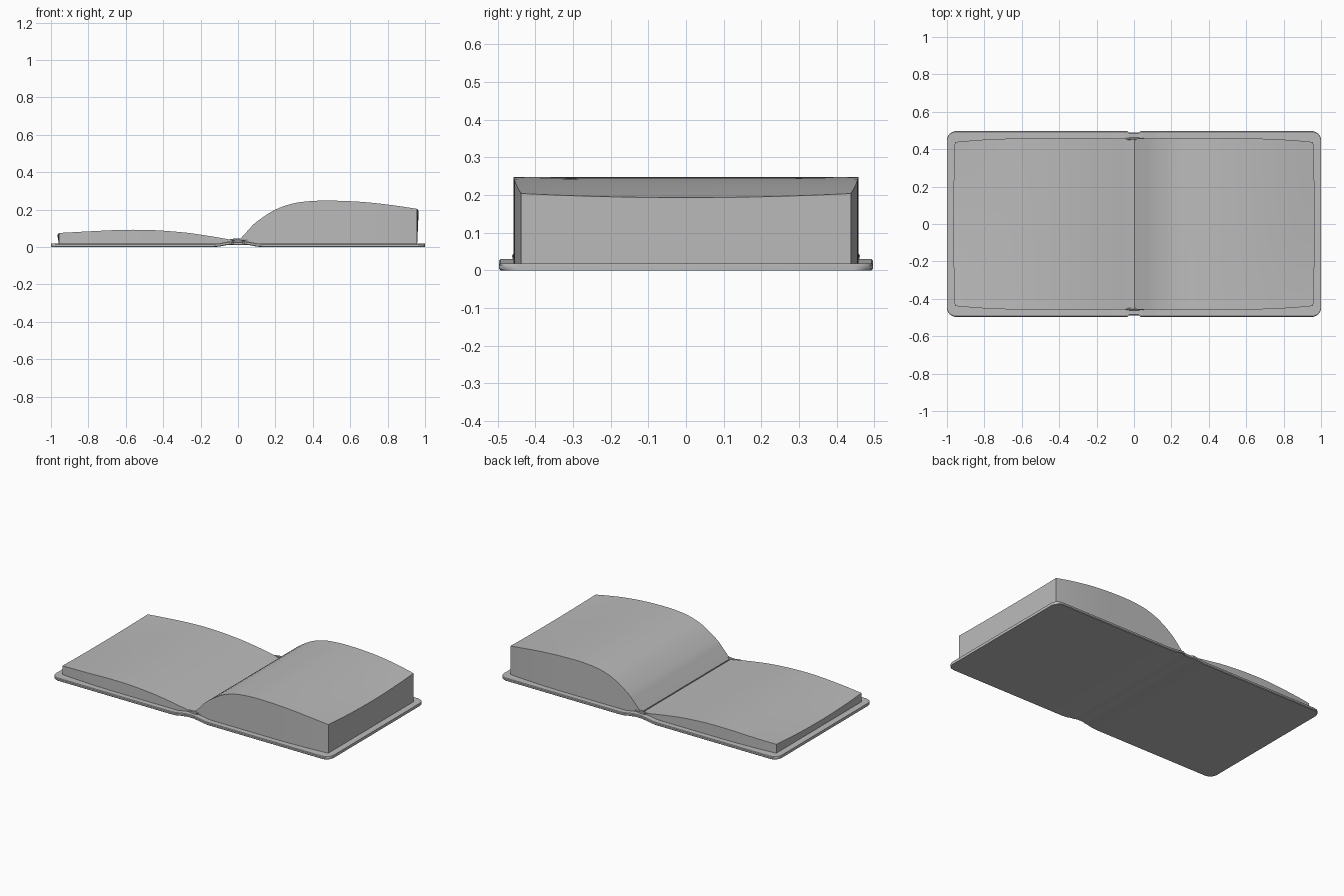
import bpy, bmesh, math

cube = bpy.data.objects.get("Cube")
if cube:
    bpy.data.objects.remove(cube, do_unlink=True)

grey = bpy.data.materials.new("plain grey")
grey.use_nodes = True
COLOUR = (0.5, 0.5, 0.5, 1)
grey.diffuse_color = COLOUR
grey.node_tree.nodes["Principled BSDF"].inputs["Base Color"].default_value = COLOUR


def finish(name, bm, angle=35):
    bmesh.ops.recalc_face_normals(bm, faces=bm.faces)
    mesh = bpy.data.meshes.new(name)
    bm.to_mesh(mesh)
    bm.free()
    mesh.materials.append(grey)
    obj = bpy.data.objects.new(name, mesh)
    bpy.context.collection.objects.link(obj)
    bpy.ops.object.select_all(action="DESELECT")
    obj.select_set(True)
    bpy.context.view_layer.objects.active = obj
    bpy.ops.object.shade_smooth_by_angle(angle=math.radians(angle))
    return obj


def loft(name, rings, angle=35):
    """Join closed rings of points and cap both ends."""
    bm = bmesh.new()
    loops = [[bm.verts.new(p) for p in ring] for ring in rings]
    n = len(loops[0])
    for a, b in zip(loops, loops[1:]):
        for i in range(n):
            j = (i + 1) % n
            bm.faces.new((a[i], a[j], b[j], b[i]))
    bm.faces.new(loops[0])
    bm.faces.new(loops[-1])
    return finish(name, bm, angle)


def smooth_profile(points, steps=4):
    """Catmull-Rom curve through the points."""
    pts = [points[0]] + points + [points[-1]]
    out = []
    for a, b, c, d in zip(pts, pts[1:], pts[2:], pts[3:]):
        for k in range(steps):
            t = k / steps
            out.append(tuple(
                0.5 * (2 * q + (r - p) * t + (2 * p - 5 * q + 4 * r - s) * t * t
                       + (3 * q - p - 3 * r + s) * t ** 3)
                for p, q, r, s in zip(a, b, c, d)))
    return out + [points[-1]]


# Cover: one board, bent up into a narrow raised spine
LENGTH, CORNER, WIDTH = 1.0, 0.05, 0.497
half = [(0.0, 0.010, 0.028, 0.488), (0.025, 0.010, 0.028, 0.488),
        (0.035, 0.012, 0.030, 0.496), (0.06, 0.010, 0.028, WIDTH),
        (0.10, 0.002, 0.020, WIDTH), (0.13, 0.0, 0.018, WIDTH)]
for k in range(9):
    a = math.pi / 2 * k / 8
    half.append((LENGTH - CORNER + CORNER * math.sin(a), 0.0, 0.018,
                 WIDTH - CORNER + CORNER * math.cos(a)))
stations = [(-x, b, t, w) for x, b, t, w in reversed(half[1:])] + half
rings = []
for x, low, high, w in stations:
    c = 0.004
    side = [(w - c, low), (w, low + c), (w, high - c), (w - c, high)]
    section = side + [(-y, z) for y, z in reversed(side)]
    rings.append([(x, y, z) for y, z in section])
loft("cover", rings)


# Page blocks: arched stacks that narrow and sag towards the outer edge
def page_block(name, sign, profile):
    outer = profile[-1][0]
    curve = smooth_profile(profile)
    rows = 16
    block = []
    for x, z in curve:
        t = x / outer
        taper = max(0, (x - 0.5) / (outer - 0.5))
        w = 0.458 - 0.020 * taper ** 2.5
        ring = [(sign * x, w, 0.016), (sign * x, -w, 0.016)]
        for i in range(rows + 1):
            v = 2 * i / rows - 1
            sag = 0.011 * (1 - v * v) * t ** 4
            bulge = 0.008 * (1 - v * v) * t ** 8
            ring.append((sign * (x + bulge), v * w, z - sag))
        block.append(ring)
    return loft(name, block)


page_block("left_pages", 1, [
    (0.004, 0.034), (0.05, 0.085), (0.1, 0.135), (0.2, 0.2), (0.3, 0.234),
    (0.4, 0.246), (0.5, 0.248), (0.65, 0.242), (0.8, 0.227), (0.958, 0.204)])
page_block("right_pages", -1, [
    (0.004, 0.034), (0.05, 0.041), (0.1, 0.050), (0.2, 0.066), (0.3, 0.079),
    (0.45, 0.090), (0.6, 0.092), (0.75, 0.086), (0.958, 0.075)])

# Headbands: small rounded bands at both ends of the spine
for end, sign in (("front", -1), ("back", 1)):
    rings = []
    for x, r in ((-0.045, 0.003), (-0.03, 0.006), (0, 0.007), (0.035, 0.006), (0.055, 0.003)):
        rings.append([(x, sign * 0.455 + r * math.cos(k * math.pi / 4),
                       0.038 + r * math.sin(k * math.pi / 4)) for k in range(8)])
    loft(end + "_headband", rings)
    rings = [[(x, sign * 0.455 - 0.006, 0.02), (x, sign * 0.455 + 0.006, 0.02),
              (x, sign * 0.455 + 0.006, 0.036), (x, sign * 0.455 - 0.006, 0.036)]
             for x in (-0.02, 0.02)]
    loft(end + "_headband_base", rings)
